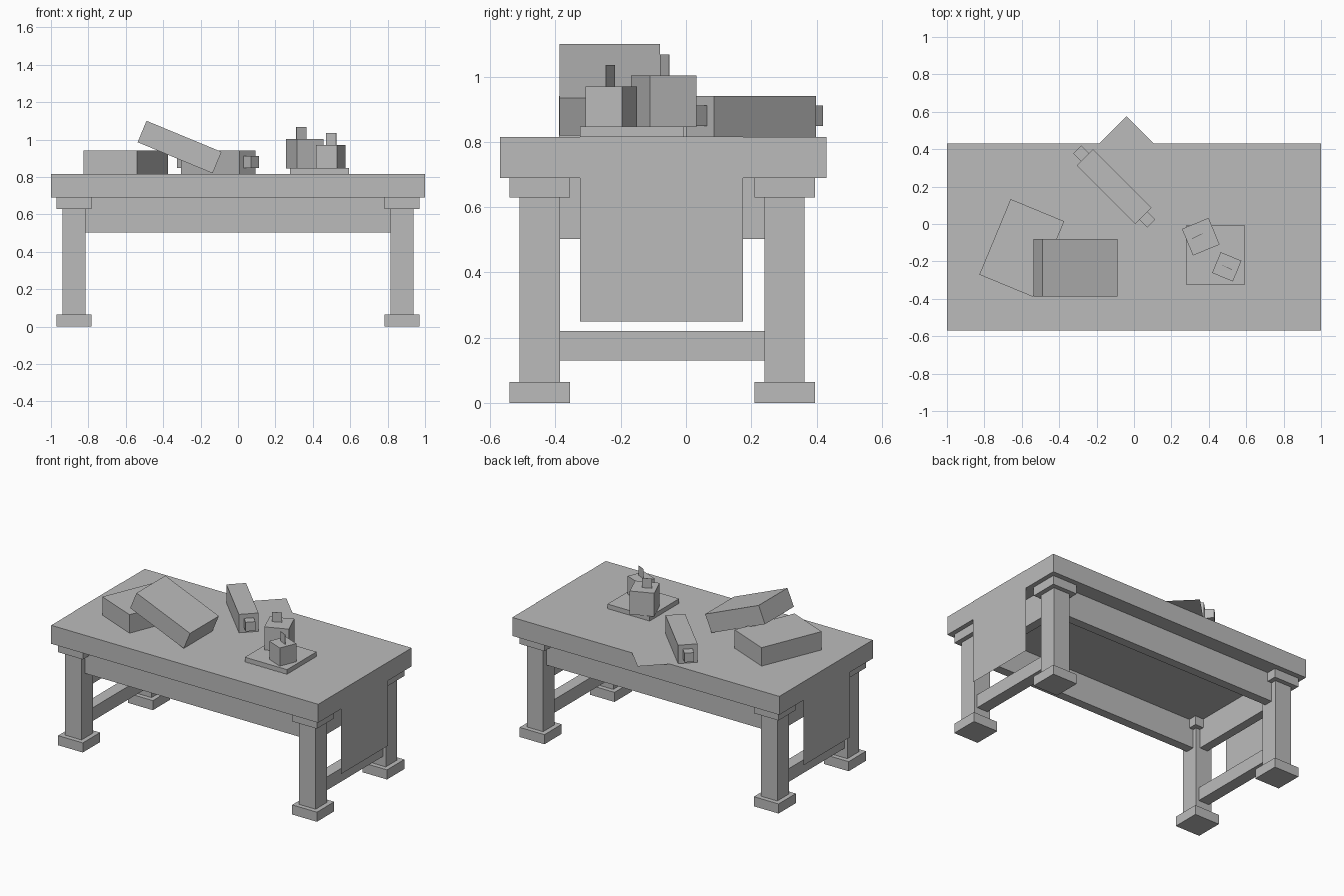
import bpy, bmesh, math
from mathutils import Matrix

cube = bpy.data.objects.get("Cube")
if cube:
    bpy.data.objects.remove(cube, do_unlink=True)

GREY = bpy.data.materials.new("plain grey")
GREY.use_nodes = True
GREY.diffuse_color = (0.5, 0.5, 0.5, 1)
GREY.node_tree.nodes["Principled BSDF"].inputs["Base Color"].default_value = (0.5, 0.5, 0.5, 1)


def finish(name, bm):
    mesh = bpy.data.meshes.new(name)
    bm.to_mesh(mesh)
    bm.free()
    mesh.materials.append(GREY)
    ob = bpy.data.objects.new(name, mesh)
    bpy.context.collection.objects.link(ob)
    return ob


def box(name, centre, size, turn=0, tilt=0):
    """Box with sizes along its own axes, tilted about y, then turned about z (degrees)."""
    bm = bmesh.new()
    bmesh.ops.create_cube(bm, size=1)
    bmesh.ops.scale(bm, vec=size, verts=bm.verts)
    ob = finish(name, bm)
    ob.location = centre
    ob.rotation_euler = (0, math.radians(tilt), math.radians(turn))
    return ob


def span(name, x, y, z):
    """Box given by its lower and upper limits on each axis."""
    lims = (x, y, z)
    return box(name, [(a + b) / 2 for a, b in lims], [b - a for a, b in lims])


def sheet(name, quads):
    """Thin sheet made of a few quads."""
    bm = bmesh.new()
    for q in quads:
        bm.faces.new([bm.verts.new(p) for p in q])
    bmesh.ops.remove_doubles(bm, verts=bm.verts, dist=1e-5)
    return finish(name, bm)


# Table top
TOP = 0.815
MID_Y = -0.073
span("table_top", (-1, 1), (-0.57, 0.43), (0.69, TOP))

# Legs with foot and cap blocks
for sx, side in ((1, "left"), (-1, "right")):
    for sy, end in ((-1, "front"), (1, "back")):
        x, y = sx * 0.877, MID_Y + sy * 0.375
        tag = f"{end}_{side}"
        box(f"leg_{tag}", (x, y, 0.345), (0.123, 0.123, 0.57))
        box(f"foot_{tag}", (x, y, 0.0325), (0.185, 0.185, 0.065))
        box(f"cap_{tag}", (x, y, 0.66), (0.185, 0.185, 0.06))
    # Side apron and stretcher between the legs
    box(f"side_apron_{side}", (sx * 0.877, MID_Y, 0.596), (0.06, 0.64, 0.188))
    box(f"stretcher_{side}", (sx * 0.877, MID_Y, 0.175), (0.08, 0.64, 0.09))

# Long aprons
for sy, end in ((-1, "front"), (1, "back")):
    box(f"apron_{end}", (0, MID_Y + sy * 0.37, 0.596), (1.64, 0.06, 0.188))

# Cloth runner draped over both ends
path = [(-1.001, 0.25), (-1.001, 0.816), (1.001, 0.816), (1.001, 0.25)]
Y0, Y1 = -0.325, 0.175
sheet("cloth_runner", [[(a[0], Y0, a[1]), (b[0], Y0, b[1]), (b[0], Y1, b[1]), (a[0], Y1, a[1])]
                       for a, b in zip(path, path[1:])])

# Paper sheet with one corner over the back edge
h = 0.3
sheet("paper_sheet", [[(-0.04, 0.575, 0.8165), (-0.04 - h, 0.575 - h, 0.8165),
                       (-0.04, 0.575 - 2 * h, 0.8165), (-0.04 + h, 0.575 - h, 0.8165)]])

# Two books, one leaning on the other
box("flat_book", (-0.60, -0.128, 0.878), (0.31, 0.437, 0.125), turn=-22.5)
box("leaning_book", (-0.3125, -0.233, 0.96), (0.434, 0.308, 0.124), tilt=22.5)

# Scroll with a rod through it
box("scroll", (-0.106, 0.199, 0.878), (0.442, 0.122, 0.125), turn=-45)
box("scroll_rod", (-0.106, 0.2, 0.88), (0.56, 0.06, 0.062), turn=-45)

# Tray: base and raised rim
CX, CY = 0.436, -0.166
box("tray_base", (CX, CY, 0.831), (0.316, 0.316, 0.032))
rim = bmesh.new()
bmesh.ops.create_grid(rim, x_segments=1, y_segments=1, size=0.22)
inner = rim.faces[:]
bmesh.ops.inset_region(rim, faces=inner, thickness=0.062)
bmesh.ops.delete(rim, geom=inner, context="FACES")
ext = bmesh.ops.extrude_face_region(rim, geom=rim.faces[:], use_keep_orig=True)
bmesh.ops.translate(rim, vec=(0, 0, 0.065),
                    verts=[g for g in ext["geom"] if isinstance(g, bmesh.types.BMVert)])
bmesh.ops.recalc_face_normals(rim, faces=rim.faces)
bmesh.ops.transform(rim, matrix=Matrix.Translation((CX, CY, 0.845)), verts=rim.verts)
finish("tray_rim", rim)

# Candles with thin upright flames
for name, x, y, width, top, turn in (("large", 0.357, -0.068, 0.154, 1.003, 22.5),
                                     ("small", 0.496, -0.229, 0.12, 0.97, -22.5)):
    box(f"{name}_candle", (x, y, (top + 0.845) / 2), (width, width, top - 0.845), turn=turn)
    fx = 0.338 if name == "large" else 0.498
    box(f"{name}_flame", (fx, -0.065 if name == "large" else -0.232, top + 0.032),
        (0.06, 0.002, 0.066), turn=turn * 1.15)
